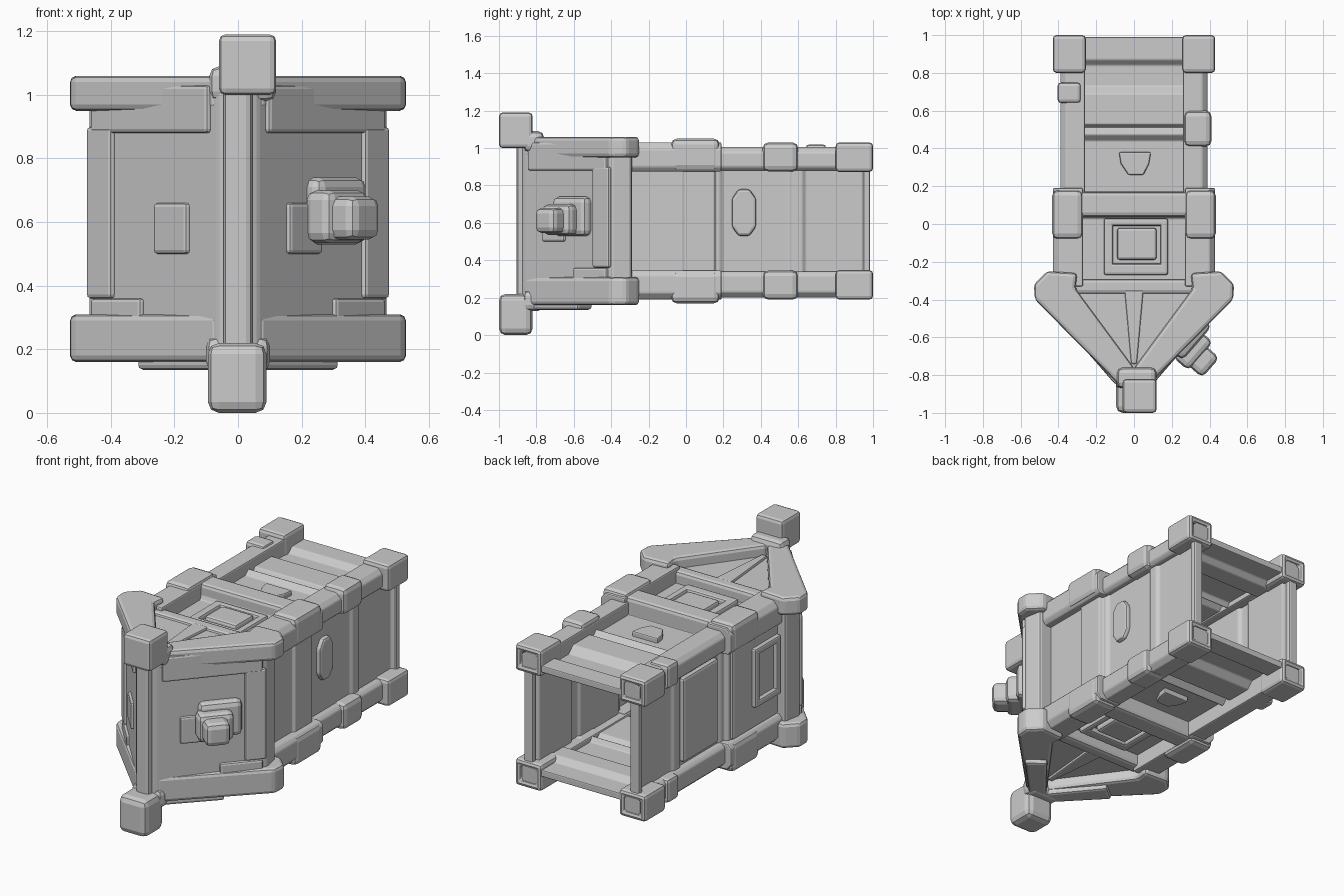
import bpy, bmesh, math
from mathutils import Matrix, Vector

if "Cube" in bpy.data.objects:
    bpy.data.objects.remove(bpy.data.objects["Cube"])

ZC = 0.61  # height of the hull's mid plane; top and bottom mirror about it


def finish(name, bm, bevel):
    bmesh.ops.recalc_face_normals(bm, faces=bm.faces)
    me = bpy.data.meshes.new(name)
    bm.to_mesh(me)
    bm.free()
    ob = bpy.data.objects.new(name, me)
    bpy.context.collection.objects.link(ob)
    if bevel:
        m = ob.modifiers.new("bevel", 'BEVEL')
        m.width, m.segments, m.limit_method = bevel, 2, 'ANGLE'
    return ob


def prism(name, pts, axis, a, b, bevel=0.008):
    """Extrude a 2D outline along an axis: x takes (y,z), y takes (x,z), z takes (x,y)."""
    put = {'x': lambda p, t: (t, p[0], p[1]), 'y': lambda p, t: (p[0], t, p[1]),
           'z': lambda p, t: (p[0], p[1], t)}[axis]
    bm = bmesh.new()
    v0 = [bm.verts.new(put(p, a)) for p in pts]
    v1 = [bm.verts.new(put(p, b)) for p in pts]
    bm.faces.new(v0)
    bm.faces.new(v1)
    n = len(pts)
    for i in range(n):
        bm.faces.new((v0[i], v0[(i + 1) % n], v1[(i + 1) % n], v1[i]))
    return finish(name, bm, bevel)


def box(name, x, y, z, bevel=0.015, matrix=None, socket=False):
    lo, hi = zip(*(sorted(r) for r in (x, y, z)))
    lo, hi = Vector(lo), Vector(hi)
    bm = bmesh.new()
    bmesh.ops.create_cube(bm, size=1)
    for v in bm.verts:
        v.co = Vector([lo[i] + (v.co[i] + 0.5) * (hi[i] - lo[i]) for i in range(3)])
    if socket:  # small recessed hole in the rear face
        f = max(bm.faces, key=lambda f: f.calc_center_median().y)
        bmesh.ops.inset_region(bm, faces=[f], thickness=0.055)
        r = bmesh.ops.extrude_face_region(bm, geom=[f])
        bmesh.ops.translate(bm, vec=(0, -0.07, 0),
                            verts=[g for g in r['geom'] if isinstance(g, bmesh.types.BMVert)])
        if f.is_valid:
            bmesh.ops.delete(bm, geom=[f], context='FACES_ONLY')
    if matrix:
        bm.transform(matrix)
    return finish(name, bm, bevel)


def strip(pts, sign, mid, t):
    """Closed outline of a stepped sheet: the outer line plus the same line moved inward."""
    return ([(y, mid + sign * h) for y, h in pts] +
            [(y, mid + sign * (h - t)) for y, h in reversed(pts)])


# Stepped roof and floor sheets, deck details
DECK = [(0.99, .33), (.87, .33), (.84, .30), (.73, .30), (.69, .34), (.53, .34), (.51, .31),
        (.47, .35), (.44, .32), (.17, .32), (.16, .38), (.05, .38), (.03, .33), (-.30, .33)]
for s, tag in ((1, "top"), (-1, "bottom")):
    H = lambda a, b: (ZC + s * a, ZC + s * b)
    prism(tag + "_deck_sheet", strip(DECK, s, ZC, 0.04), 'x', -0.30, 0.30, 0.006)
    box(tag + "_cross_beam", (-.41, .41), (.04, .17), H(.30, .42), 0.02)
    box(tag + "_bow_cross_beam", (-.34, .34), (-.37, -.29), H(.28, .40), 0.02)
    # hatch with raised rim
    box(tag + "_hatch", (-.09, .12), (-.19, -.02), H(.31, .365))
    for i, (hx, hy) in enumerate([((-.16, .18), (-.27, -.21)), ((-.16, .18), (-.01, .03)),
                                  ((-.16, -.11), (-.26, .03)), ((.14, .18), (-.26, .03))]):
        box(f"{tag}_hatch_rim_{i}", hx, hy, H(.31, .36), 0.012)
    prism(tag + "_latch", [(-.08, .38), (.09, .38), (.08, .32), (.05, .26), (-.03, .26), (-.07, .32)],
          'z', *H(.30, .35))
    # triangular bow deck with centre rib
    prism(tag + "_bow_deck", [(-.36, -.30), (.36, -.30), (0, -.80)], 'z', *H(.33, .385))
    prism(tag + "_bow_deck_rib", [(-.05, -.35), (.05, -.35), (.015, -.74), (-.015, -.74)],
          'z', *H(.36, .40))

    for m, side in ((1, "right"), (-1, "left")):
        X = lambda a, b: (m * a, m * b)
        n = f"{tag}_{side}_"
        # long rails with chamfered outer corners
        rh = .395 if s == 1 else .41
        prism(n + "rear_rail", [(m * x, ZC + s * h) for x, h in
              [(.26, .27), (.37, .27), (.39, .29), (.39, rh - .03), (.36, rh), (.26, rh)]],
              'y', 0.1, 0.99)
        prism(n + "front_rail", [(m * x, ZC + s * h) for x, h in
              [(.27, .265), (.41, .265), (.43, .29), (.43, .385), (.40, .42), (.27, .42)]],
              'y', -.33, .19)
        box(n + "corner_block", X(.255, .43), (.80, 1.0), H(.262, .42), 0.03, socket=True)
        if m == 1:
            box(n + "rail_clamp", X(.265, .41), (.41, .60), H(.265, .42), 0.03)
        else:
            box(n + "rail_clamp", X(.28, .405), (.64, .75), H(.268, .41), 0.02)
        box(n + "joint_plate", X(.27, .433), (-.08, .18), H(.27, .44), 0.03)
        # bow beam, deeper on the underside
        prism(n + "bow_beam", [(m * x, y) for x, y in
              [(0, -.88), (.08, -.85), (.525, -.40), (.53, -.32), (.46, -.25), (.30, -.26),
               (.31, -.34), (0, -.76)]], 'z', *H(.34 if s == 1 else .30, .45), 0.02)
        if s == -1:
            prism(n + "bow_keel", [(m * x, y) for x, y in
                  [(0, -.87), (.08, -.83), (.32, -.58), (.22, -.50), (0, -.77)]],
                  'z', .135, .20, 0.015)

# Side walls and posts
WALL = [(0.98, .37), (.95, .37), (.94, .345), (.64, .345), (.62, .36), (.57, .36), (.55, .345),
        (.20, .345), (.18, .36), (.16, .36), (.15, .385), (-.01, .385), (-.02, .37), (-.31, .37)]
for m, side in ((1, "right"), (-1, "left")):
    X = lambda a, b: (m * a, m * b)
    prism(side + "_wall", [(x, y) for y, x in strip(WALL, m, 0, 0.04)], 'z', .28, .94, 0.006)
    box(side + "_rear_post", X(.32, .38), (.95, .985), (.25, .97), 0.01)

    # slanted bow wall
    prism(side + "_bow_wall", [(m * x, y) for x, y in
          [(0, -.89), (.06, -.87), (.47, -.40), (.45, -.29), (.34, -.29), (.37, -.37), (0, -.79)]],
          'z', .17, 1.05, 0.015)
    # armour plates lying on the bow wall: u runs along it, v points outward
    ang = math.atan2(.47, m * .41)
    face = Matrix.Translation((m * .06, -.87, 0)) @ Matrix.Rotation(ang, 4, 'Z')
    out = lambda a, b: (-m * a, -m * b)
    plates = [((.04, .60), (.88, 1.03)), ((.50, .62), (.36, .90)),
              ((.36, .60), (.17, .36)), ((.14, .30), (.50, .66))]
    for i, (u, z) in enumerate(plates):
        # v is mirrored on the left because the local frame turns with the wall
        box(f"{side}_bow_plate_{i}", u, (-.03, .016) if m == -1 else out(-.03, .016), z, 0.012, face)
    if m == 1:  # anchor and its mount, on the right only
        box("anchor_mount", (.24, .48), out(-.03, .05), (.53, .74), 0.03, face)
        box("anchor_shank", (.24, .38), out(0, .19), (.545, .68), 0.03, face)
        box("anchor_collar", (.22, .42), out(0, .11), (.535, .70), 0.03, face)

# Oval hatch on the right, flat plate and framed hatch on the left flank
prism("right_oval_hatch", [(.28, .53), (.34, .53), (.375, .58), (.375, .73), (.34, .78),
      (.28, .78), (.245, .73), (.245, .58)], 'x', .33, .37, 0.015)
box("left_rear_plate", (-.37, -.33), (.22, .55), (.36, .86))
box("left_flank_panel", (-.40, -.36), (-.30, .13), (.34, .88))
for i, (y, z) in enumerate([((-.29, -.05), (.78, .82)), ((-.29, -.05), (.47, .51)),
                            ((-.29, -.25), (.47, .82)), ((-.09, -.05), (.47, .82))]):
    box(f"left_flank_frame_{i}", (-.425, -.38), y, z, 0.01)

# Prow post and its end blocks
box("prow_post", (-.045, .045), (-.905, -.80), (.18, 1.03), 0.02)
box("prow_block_top", (-.06, .12), (-1.0, -.82), (1.0, 1.19), 0.02)
box("prow_neck_top", (-.09, .12), (-.87, -.76), (.98, 1.09), 0.03)
box("prow_block_bottom", (-.095, .09), (-1.0, -.82), (0, .22), 0.035)
box("prow_neck_bottom", (-.10, .10), (-.87, -.76), (.13, .24), 0.03)
